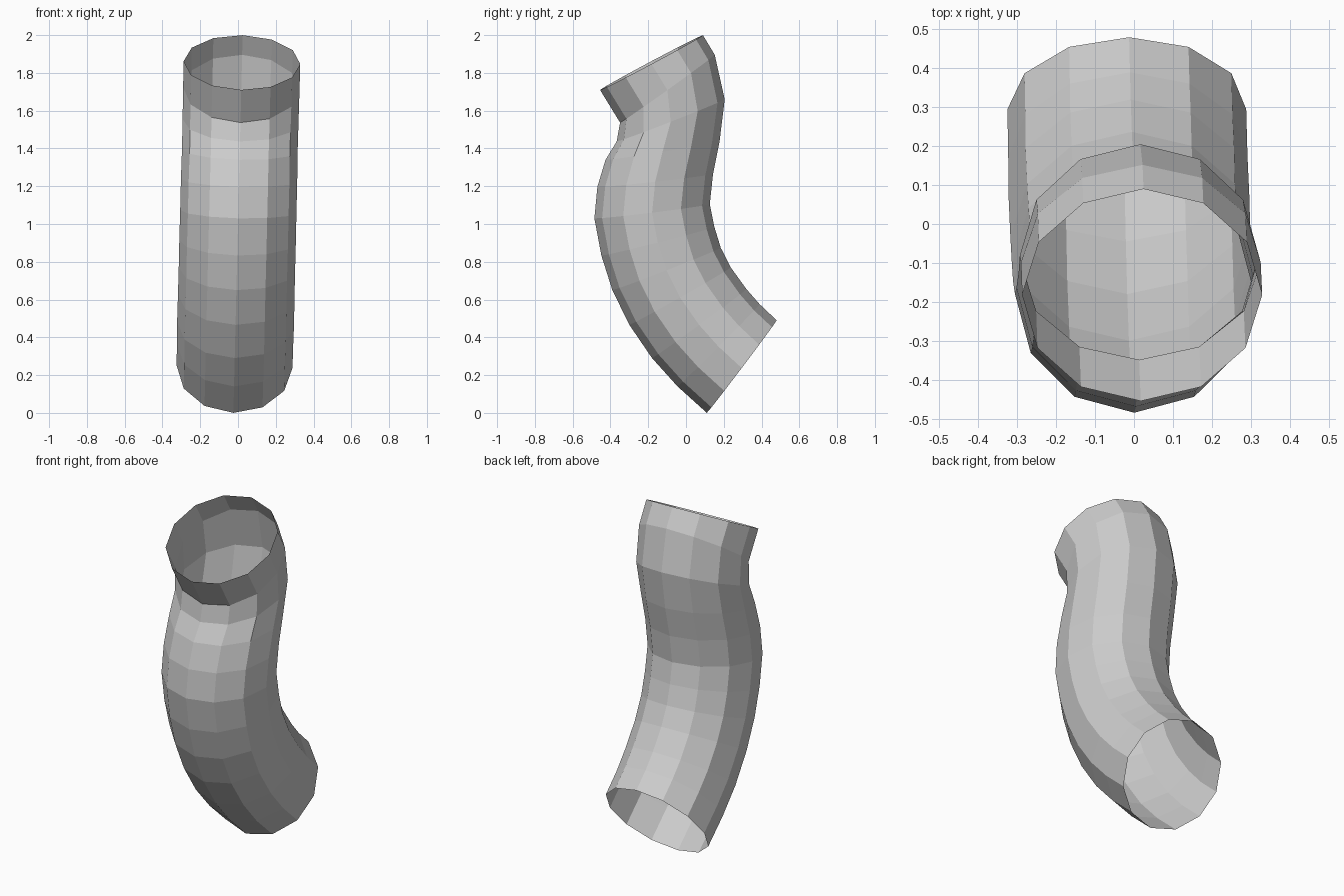
import bpy, bmesh, math
from mathutils import Matrix, Vector

if "Cube" in bpy.data.objects:
    bpy.data.objects.remove(bpy.data.objects["Cube"])

SIDES = 12

# Each ring: outer (front) point and inner (back) point of the bend as y, z
rings = [
    ((0.11, 0.00), (0.48, 0.49)),
    ((-0.045, 0.14), (0.39, 0.575)),
    ((-0.18, 0.29), (0.32, 0.655)),
    ((-0.30, 0.466), (0.237, 0.77)),
    ((-0.39, 0.65), (0.184, 0.874)),
    ((-0.448, 0.833), (0.15, 0.985)),
    ((-0.485, 1.03), (0.126, 1.105)),
    ((-0.469, 1.197), (0.143, 1.265)),
    ((-0.426, 1.34), (0.178, 1.44)),
    ((-0.367, 1.437), (0.205, 1.66)),
    ((-0.349, 1.537), (0.152, 1.896)),
    ((-0.455, 1.71), (0.09, 2.00)),
]

# Open bent pipe lofted through circular rings
bm = bmesh.new()
loops = []
for front, back in rings:
    a, b = Vector((0, *front)), Vector((0, *back))
    centre, across = (a + b) / 2, (b - a) / 2
    side = Vector((across.length, 0, 0))
    loops.append([bm.verts.new(centre + side * math.sin(t) + across * math.cos(t))
                  for t in (2 * math.pi * i / SIDES for i in range(SIDES))])
for lo, hi in zip(loops, loops[1:]):
    for i in range(SIDES):
        j = (i + 1) % SIDES
        bm.faces.new((lo[i], lo[j], hi[j], hi[i]))
bmesh.ops.recalc_face_normals(bm, faces=bm.faces)

# Slight sideways lean of the whole pipe
pivot = Matrix.Translation((0, 0, 1))
lean = pivot @ Matrix.Rotation(0.0245, 4, 'Y') @ pivot.inverted()
bmesh.ops.transform(bm, matrix=lean, verts=bm.verts)

mesh = bpy.data.meshes.new("bent_pipe")
bm.to_mesh(mesh)
bm.free()
bpy.context.collection.objects.link(bpy.data.objects.new("bent_pipe", mesh))
